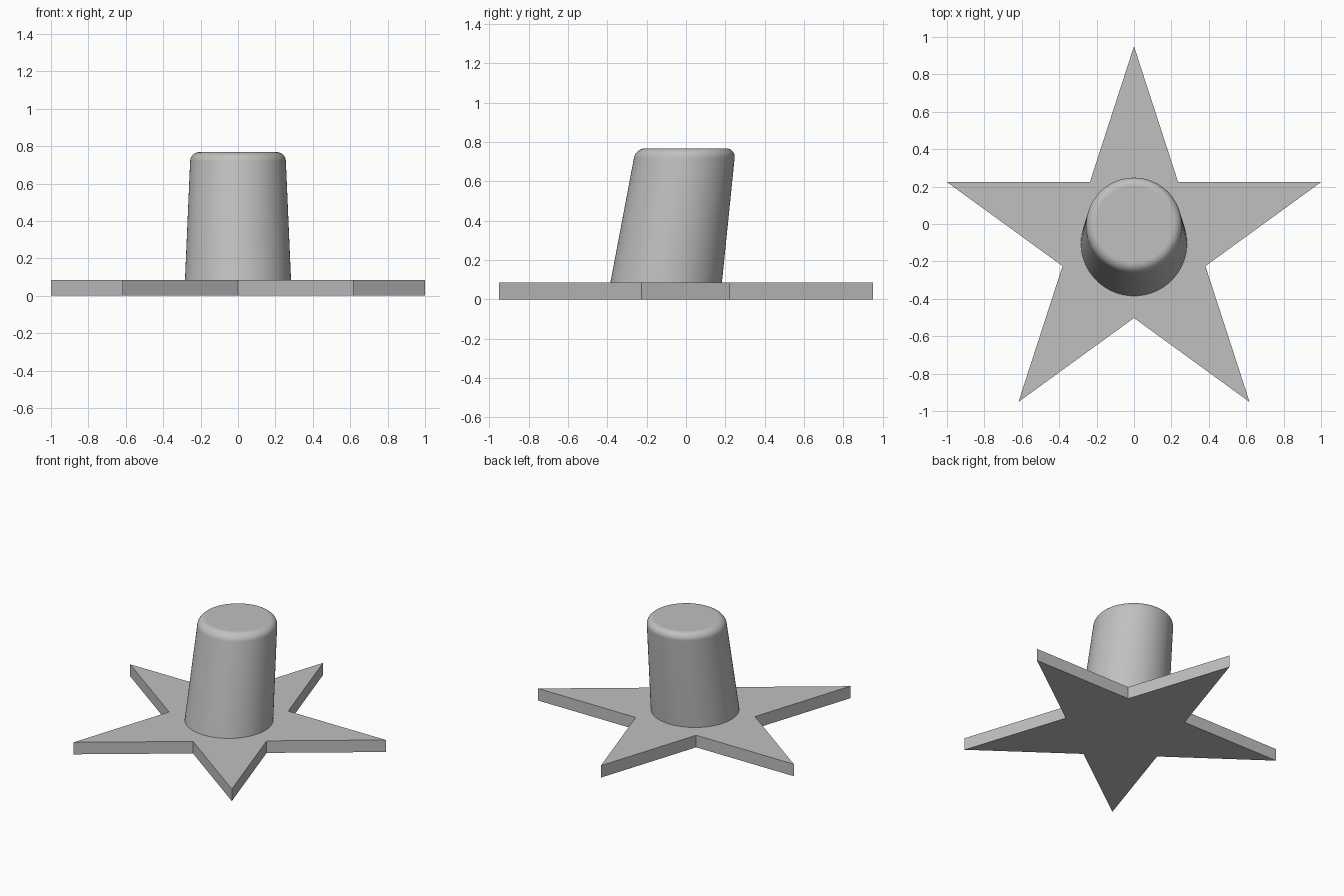
import bpy, bmesh
from math import sin, cos, pi, radians

if "Cube" in bpy.data.objects:
    bpy.data.objects.remove(bpy.data.objects["Cube"])

grey = bpy.data.materials.new("light grey")
grey.diffuse_color = (0.53, 0.53, 0.53, 1)
grey.use_nodes = True
grey.node_tree.nodes["Principled BSDF"].inputs["Base Color"].default_value = grey.diffuse_color

CENTRE_Y = -0.101   # middle of the star
THICK = 0.085       # plate thickness


def finish(bm, name):
    bmesh.ops.recalc_face_normals(bm, faces=bm.faces)
    mesh = bpy.data.meshes.new(name)
    bm.to_mesh(mesh)
    bm.free()
    mesh.materials.append(grey)
    obj = bpy.data.objects.new(name, mesh)
    bpy.context.collection.objects.link(obj)
    return obj


# Five-pointed star plate: alternate outer and inner radii, then extrude
bm = bmesh.new()
outline = []
for i in range(10):
    r = 1.0515 if i % 2 == 0 else 0.4016
    a = radians(90 + 36 * i)
    outline.append(bm.verts.new((r * cos(a), CENTRE_Y + r * sin(a), 0)))
base = bm.faces.new(outline)
top = bmesh.ops.extrude_face_region(bm, geom=[base])["geom"]
bmesh.ops.translate(bm, vec=(0, 0, THICK),
                    verts=[v for v in top if isinstance(v, bmesh.types.BMVert)])
finish(bm, "star_base")

# Tapered post leaning backwards, with a rounded top rim
SIDES, STEPS = 96, 10
FILLET_Z, FILLET_R, FILLET = 0.718, 0.256, 0.05
profile = [(0.2835, THICK)]
for i in range(STEPS + 1):
    a = pi / 2 * i / STEPS
    profile.append((FILLET_R - FILLET * (1 - cos(a)), FILLET_Z + FILLET * sin(a)))

bm = bmesh.new()
rings = []
for r, z in profile:
    y = CENTRE_Y + 0.1455 * (z - THICK)
    rings.append([bm.verts.new((r * cos(2 * pi * k / SIDES),
                                y + r * sin(2 * pi * k / SIDES), z))
                  for k in range(SIDES)])
for low, high in zip(rings, rings[1:]):
    for k in range(SIDES):
        n = (k + 1) % SIDES
        bm.faces.new((low[k], low[n], high[n], high[k])).smooth = True
bm.faces.new(rings[-1])             # flat top cap
bm.faces.new(rings[0][::-1])        # underside resting on the plate
finish(bm, "leaning_post")
